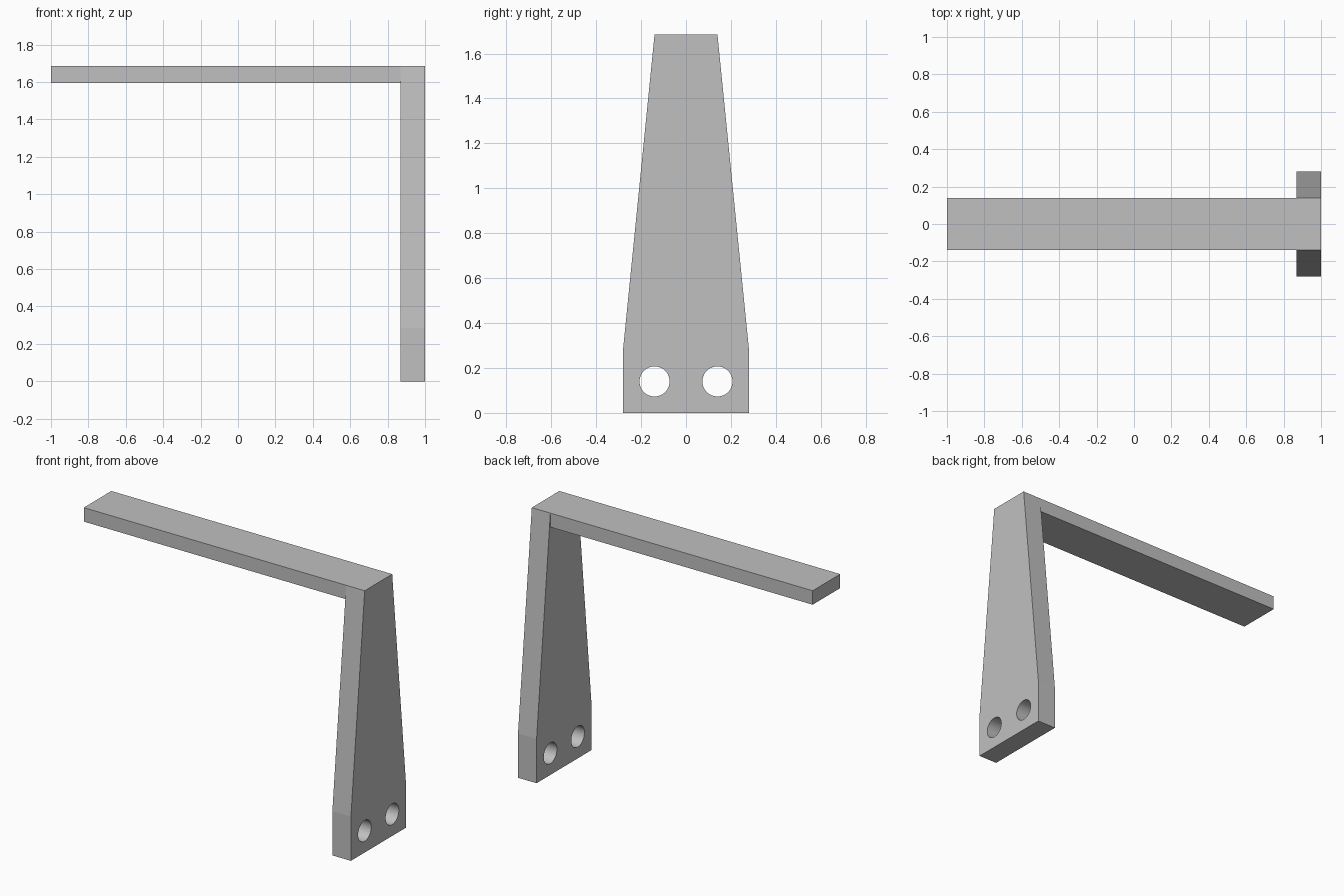
import bpy
import bmesh
from math import radians
from mathutils import Vector

cube = bpy.data.objects.get("Cube")
if cube:
    bpy.data.objects.remove(cube, do_unlink=True)

# Overall dimensions
HEIGHT = 1.685
LEG_INNER, LEG_OUTER = 0.868, 1.0
BASE_HALF, TOP_HALF = 0.28, 0.14
SHOULDER = 0.285
ARM_THICK = 0.09
HOLE_Y, HOLE_Z, HOLE_R = 0.14, 0.14, 0.067

grey = bpy.data.materials.new("plain grey")
grey.use_nodes = True
colour = (0.53, 0.53, 0.53, 1)
grey.diffuse_color = colour
grey.node_tree.nodes["Principled BSDF"].inputs["Base Color"].default_value = colour


def prism(name, profile, x0, x1):
    """Extrude a (y, z) profile along x."""
    bm = bmesh.new()
    face = bm.faces.new([bm.verts.new((x0, y, z)) for y, z in profile])
    ext = bmesh.ops.extrude_face_region(bm, geom=[face])
    verts = [v for v in ext["geom"] if isinstance(v, bmesh.types.BMVert)]
    bmesh.ops.translate(bm, verts=verts, vec=Vector((x1 - x0, 0, 0)))
    bmesh.ops.recalc_face_normals(bm, faces=bm.faces)
    mesh = bpy.data.meshes.new(name)
    bm.to_mesh(mesh)
    bm.free()
    mesh.materials.append(grey)
    obj = bpy.data.objects.new(name, mesh)
    bpy.context.collection.objects.link(obj)
    return obj


def activate(obj):
    bpy.ops.object.select_all(action="DESELECT")
    obj.select_set(True)
    bpy.context.view_layer.objects.active = obj


# Tapered upright plate
half = [(BASE_HALF, 0), (BASE_HALF, SHOULDER), (TOP_HALF, HEIGHT)]
outline = half + [(-y, z) for y, z in reversed(half)]
upright = prism("tapered_upright", outline, LEG_INNER, LEG_OUTER)

# Two bolt holes through the foot of the upright
for side in (-1, 1):
    bpy.ops.mesh.primitive_cylinder_add(
        vertices=48, radius=HOLE_R, depth=0.5,
        location=((LEG_INNER + LEG_OUTER) / 2, side * HOLE_Y, HOLE_Z),
        rotation=(0, radians(90), 0))
    cutter = bpy.context.object
    cutter.name = "bolt_hole_cutter"
    cutter.hide_render = True
    cutter.data.materials.append(grey)
    cut = upright.modifiers.new("bolt hole", "BOOLEAN")
    cut.operation = "DIFFERENCE"
    cut.solver = "EXACT"
    cut.object = cutter
    activate(upright)
    bpy.ops.object.modifier_apply(modifier=cut.name)
    bpy.data.objects.remove(cutter, do_unlink=True)

activate(upright)
bpy.ops.object.shade_smooth_by_angle(angle=radians(20))
# Keep the shoulder crease and the flat plate faces crisp
for poly in upright.data.polygons:
    centre = poly.center
    in_hole = (abs(abs(centre.y) - HOLE_Y) < HOLE_R + 0.01
               and abs(centre.z - HOLE_Z) < HOLE_R + 0.01
               and abs(poly.normal.x) < 0.1)
    poly.use_smooth = in_hole

# Horizontal arm
low = HEIGHT - ARM_THICK
prism("horizontal_arm",
      [(-TOP_HALF, low), (TOP_HALF, low), (TOP_HALF, HEIGHT), (-TOP_HALF, HEIGHT)],
      -1, LEG_INNER)
